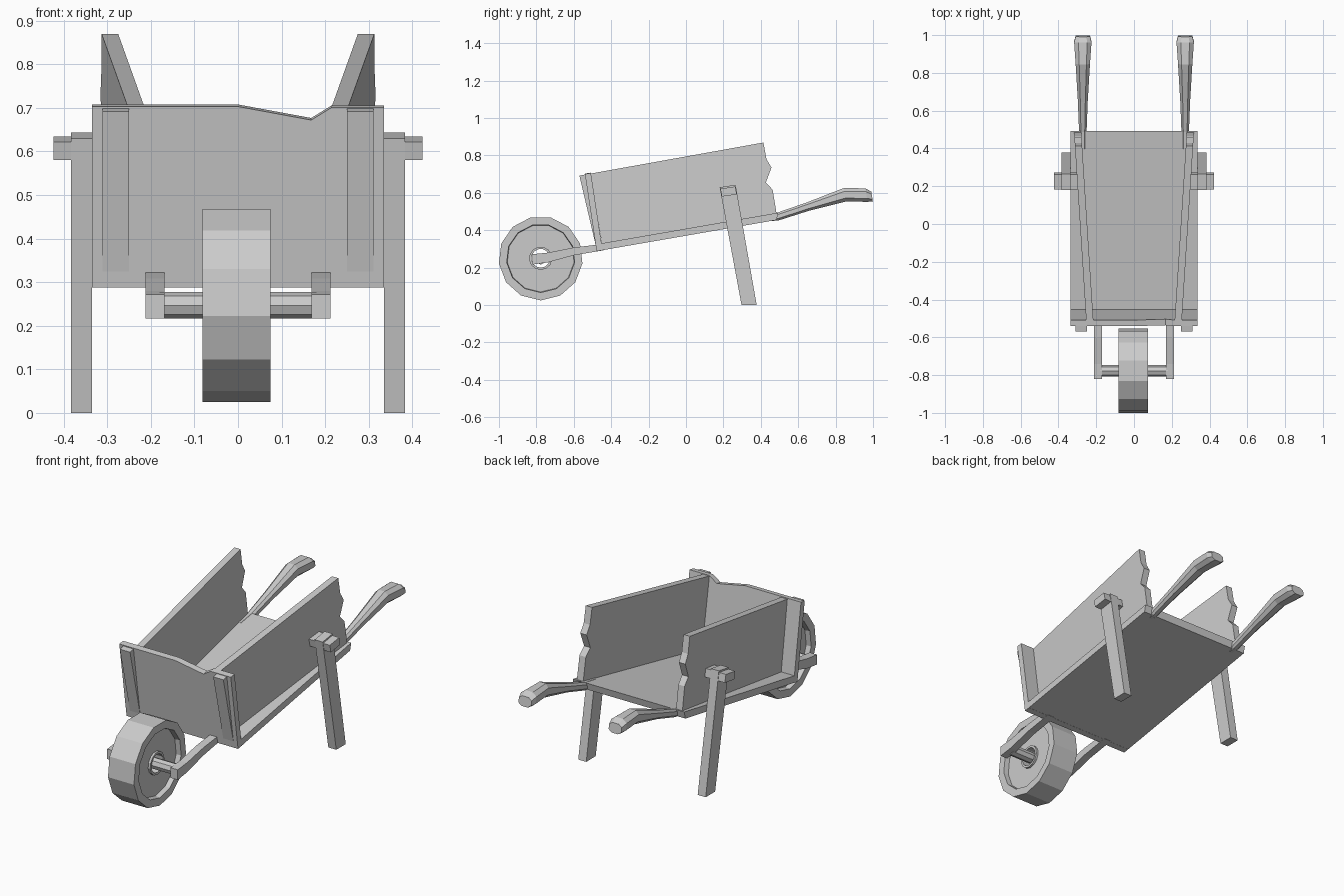
import bpy, bmesh, math
from mathutils import Vector, Matrix

cube = bpy.data.objects.get("Cube")
if cube:
    bpy.data.objects.remove(cube, do_unlink=True)

grey = bpy.data.materials.new("plain grey")
grey.use_nodes = True
colour = (0.6, 0.6, 0.6, 1)
grey.diffuse_color = colour
grey.node_tree.nodes["Principled BSDF"].inputs["Base Color"].default_value = colour


def finish(name, bm, mirror=False):
    bmesh.ops.recalc_face_normals(bm, faces=bm.faces)
    mesh = bpy.data.meshes.new(name)
    bm.to_mesh(mesh)
    bm.free()
    mesh.materials.append(grey)
    obj = bpy.data.objects.new(name, mesh)
    bpy.context.collection.objects.link(obj)
    if mirror:
        obj.modifiers.new("Mirror", 'MIRROR').use_mirror_merge = False
    return obj


def prism(name, outline, x0, x1, mirror=False, shear=0.0):
    """Side outline (y, z) extruded across x, optionally splayed along y."""
    bm = bmesh.new()
    face = bm.faces.new([bm.verts.new((x0, y, z)) for y, z in outline])
    new = bmesh.ops.extrude_face_region(bm, geom=[face])["geom"]
    for v in new:
        if isinstance(v, bmesh.types.BMVert):
            v.co.x = x1
    for v in bm.verts:
        v.co.x += shear * v.co.y
    return finish(name, bm, mirror)


def bridge(bm, a, b):
    for i in range(len(a)):
        j = (i + 1) % len(a)
        bm.faces.new((a[i], a[j], b[j], b[i]))


# Sloping floor
prism("tray_floor", [(-.478, .288), (.484, .455), (.493, .494), (-.47, .327)], -.335, .335)

# Splayed side boards with worn back edges
prism("side_boards", [(-.45, .327), (-.51, .703), (.414, .869), (.43, .78), (.457, .735),
                      (.427, .655), (.463, .617), (.484, .49)], .248, .286, True, .0645)

# Front board with a chipped top edge, leaning forward
bm = bmesh.new()
top = [(-.335, .288), (-.335, .703), (0, .703), (.168, .672), (.215, .701), (.335, .701), (.335, .288)]
rings = []
for depth in (0, .032):
    rings.append([bm.verts.new((x, -.478 + depth - .151 * (z - .288), z + depth * .15)) for x, z in top])
bridge(bm, *rings)
for ring in rings:
    bm.faces.new(ring)
finish("front_board", bm)

# Tapered battens on the front board
prism("front_battens", [(-.57, .692), (-.535, .699), (-.475, .325), (-.484, .325)], .25, .311, True)

# Legs and the pegs that hold them
prism("legs", [(.297, 0), (.378, 0), (.265, .643), (.18, .63)], .335, .383, True)
prism("leg_pegs", [(.192, .58), (.272, .592), (.263, .634), (.183, .622)], .285, .424, True)

# Fork arms reaching to the wheel
prism("fork_arms", [(-.82, .217), (-.74, .228), (-.6, .266), (-.44, .293), (-.44, .327),
                    (-.6, .308), (-.74, .28), (-.82, .272)], .169, .212, True)

# Handles: chamfered section swept along a bent path (y, z, half width, half height)
bm = bmesh.new()
path = [(.4, .463, .018, .016), (.49, .473, .02, .021), (.65, .526, .026, .023), (.85, .59, .038, .036),
        (.965, .588, .046, .036), (.995, .58, .038, .026)]
rings = []
for y, z, w, h in path:
    ring = []
    for u, v in [(1, .5), (.5, 1), (-.5, 1), (-1, .5), (-1, -.5), (-.5, -1), (.5, -1), (1, -.5)]:
        ring.append(bm.verts.new((.271 + u * w, y - v * h * .15, z + v * h)))
    if rings:
        bridge(bm, rings[-1], ring)
    rings.append(ring)
bm.faces.new(rings[0])
bm.faces.new(rings[-1])
finish("handles", bm, True)

# Wheel: rim, recessed disc and hub collar turned around the axle line
centre = Vector((-.003, -.777, .25))
half = [(.05, .062), (.062, .062), (.062, .05), (.18, .05), (.183, .078), (.225, .078)]
section = half + [(r, -x) for r, x in reversed(half)]
sides = 13
bm = bmesh.new()
rings = []
for i in range(sides):
    turn = Matrix.Rotation(math.tau * i / sides, 3, 'X')
    rings.append([bm.verts.new(centre + turn @ Vector((x, 0, -r))) for r, x in section])
for i in range(sides):
    bridge(bm, rings[i], rings[(i + 1) % sides])
finish("wheel", bm)

# Axle
bm = bmesh.new()
bmesh.ops.create_cone(bm, cap_ends=True, segments=8, radius1=.03, radius2=.03, depth=.36,
                      matrix=Matrix.Translation((0, -.777, .247)) @ Matrix.Rotation(math.pi / 2, 4, 'Y'))
finish("axle", bm)
